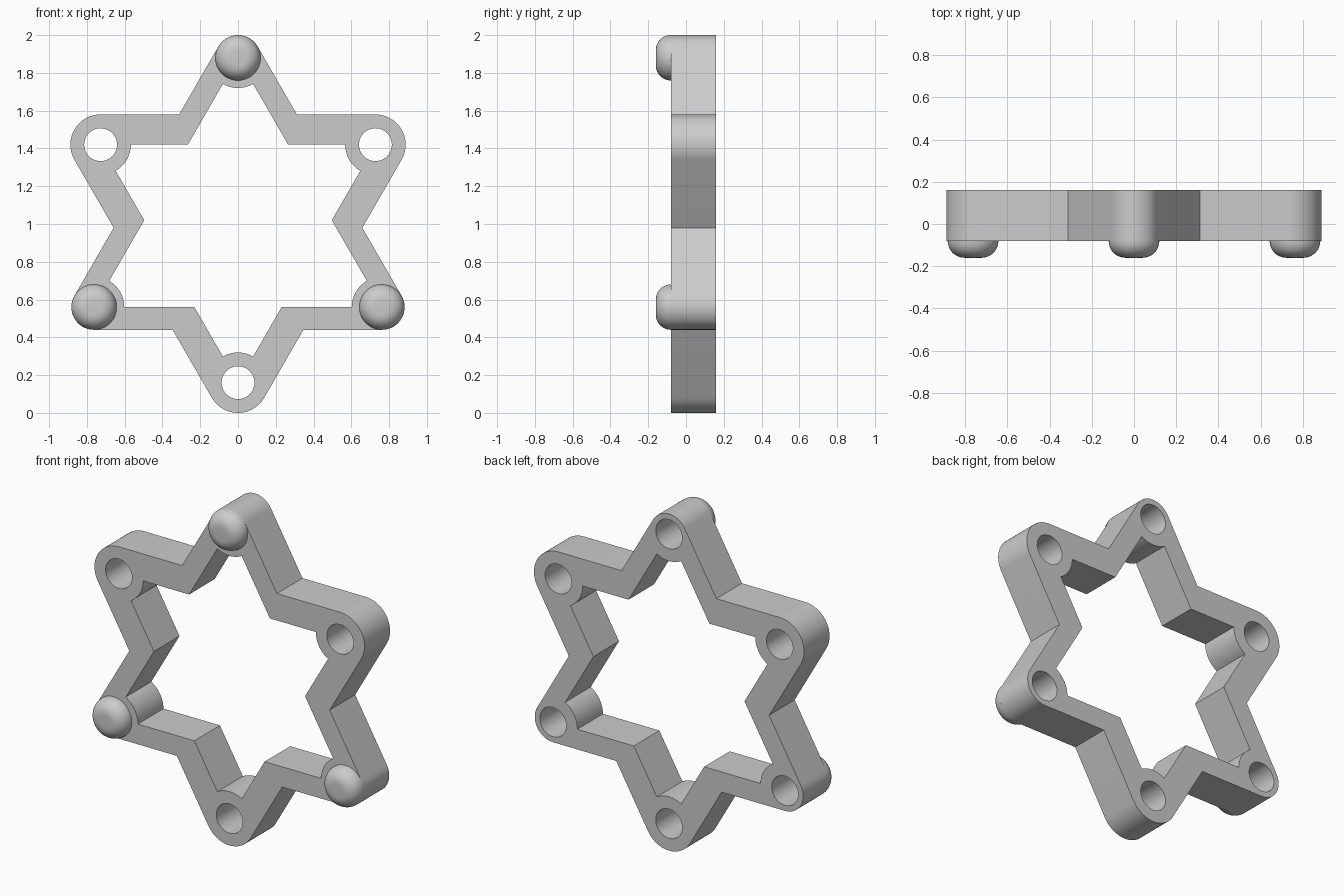
import bpy, bmesh
from math import sin, cos, pi, radians, sqrt
from mathutils import Matrix, Vector

if "Cube" in bpy.data.objects:
    bpy.data.objects.remove(bpy.data.objects["Cube"])

CENTRE_Z = 1.0
FRONT, BACK = -0.08, 0.16
HOLE_R = 0.087
BOSS_R = 0.16
STUD_R = 0.12
# (distance from centre, outer tip radius) for stud and socket points
STUD_TIP, SOCKET_TIP = (0.88, STUD_R), (0.84, BOSS_R)

grey = bpy.data.materials.new("light_grey")
grey.use_nodes = True
colour = (0.6, 0.6, 0.6, 1)
grey.diffuse_color = colour
grey.node_tree.nodes["Principled BSDF"].inputs["Base Color"].default_value = colour


def finish(bm, name):
    bmesh.ops.recalc_face_normals(bm, faces=bm.faces)
    mesh = bpy.data.meshes.new(name)
    bm.to_mesh(mesh)
    bm.free()
    mesh.materials.append(grey)
    obj = bpy.data.objects.new(name, mesh)
    bpy.context.collection.objects.link(obj)
    bpy.ops.object.select_all(action='DESELECT')
    obj.select_set(True)
    bpy.context.view_layer.objects.active = obj
    bpy.ops.object.shade_smooth_by_angle(angle=radians(30))
    return obj


def polar(r, a):
    return Vector((r * cos(a), r * sin(a)))


def arc(c, r, start, end, n):
    return [c + polar(r, start + (end - start) * i / n) for i in range(n + 1)]


def meet(a1, d1, a2, d2):
    """Point where the lines with normal angle a and offset d cross."""
    det = sin(a2 - a1)
    return Vector(((d1 * sin(a2) - d2 * sin(a1)) / det,
                   (d2 * cos(a1) - d1 * cos(a2)) / det))


# Star outline: outer contour, inner contour with bosses, and six holes
tips = []
for k in range(6):
    dist, r = (STUD_TIP, SOCKET_TIP)[k % 2]
    angle = pi / 2 + k * pi / 3
    tips.append((angle, polar(dist, angle), dist, r))

outer, inner, holes = [], [], []
for k, (a, c, dist, r) in enumerate(tips):
    a2, c2, dist2, r2 = tips[(k + 1) % 6]
    left, right = a + pi / 3, a2 - pi / 3
    outer += arc(c, r, a - pi / 3, left, 20)
    outer.append(meet(left, dist / 2 + r, right, dist2 / 2 + r2))
    inner += arc(c, BOSS_R, a + pi + pi / 6, a + pi - pi / 6, 12)
    inner.append(meet(left, dist / 2, right, dist2 / 2))
    holes.append(arc(c, HOLE_R, 0, 2 * pi, 40)[:-1])

# Frame: fill the outline and extrude it to the back
bm = bmesh.new()
for loop in [outer, inner] + holes:
    verts = [bm.verts.new((p.x, FRONT, p.y + CENTRE_Z)) for p in loop]
    for i, v in enumerate(verts):
        bm.edges.new((verts[i - 1], v))
bmesh.ops.triangle_fill(bm, edges=bm.edges[:], use_beauty=True)
ext = bmesh.ops.extrude_face_region(bm, geom=bm.faces[:], use_keep_orig=True)
moved = [g for g in ext["geom"] if isinstance(g, bmesh.types.BMVert)]
bmesh.ops.translate(bm, verts=moved, vec=(0, BACK - FRONT, 0))
finish(bm, "star_frame")

# Studs: rounded caps that close the front of every other hole
ROUND = 0.08
profile = [(0, 0)] + [(STUD_R - ROUND + ROUND * cos(t), ROUND * sin(t))
                      for t in (i * pi / 20 for i in range(11))] + [(0, ROUND)]
for name, tip in zip(("top_stud", "right_stud", "left_stud"), tips[::2]):
    bm = bmesh.new()
    verts = [bm.verts.new((x, -y, 0)) for x, y in profile]
    edges = [bm.edges.new(pair) for pair in zip(verts, verts[1:])]
    bmesh.ops.spin(bm, geom=verts + edges, cent=(0, 0, 0), axis=(0, 1, 0),
                   angle=2 * pi, steps=48, use_merge=True)
    bmesh.ops.remove_doubles(bm, verts=bm.verts, dist=1e-4)
    c = tip[1]
    bmesh.ops.translate(bm, verts=bm.verts, vec=(c.x, FRONT, c.y + CENTRE_Z))
    finish(bm, name)
